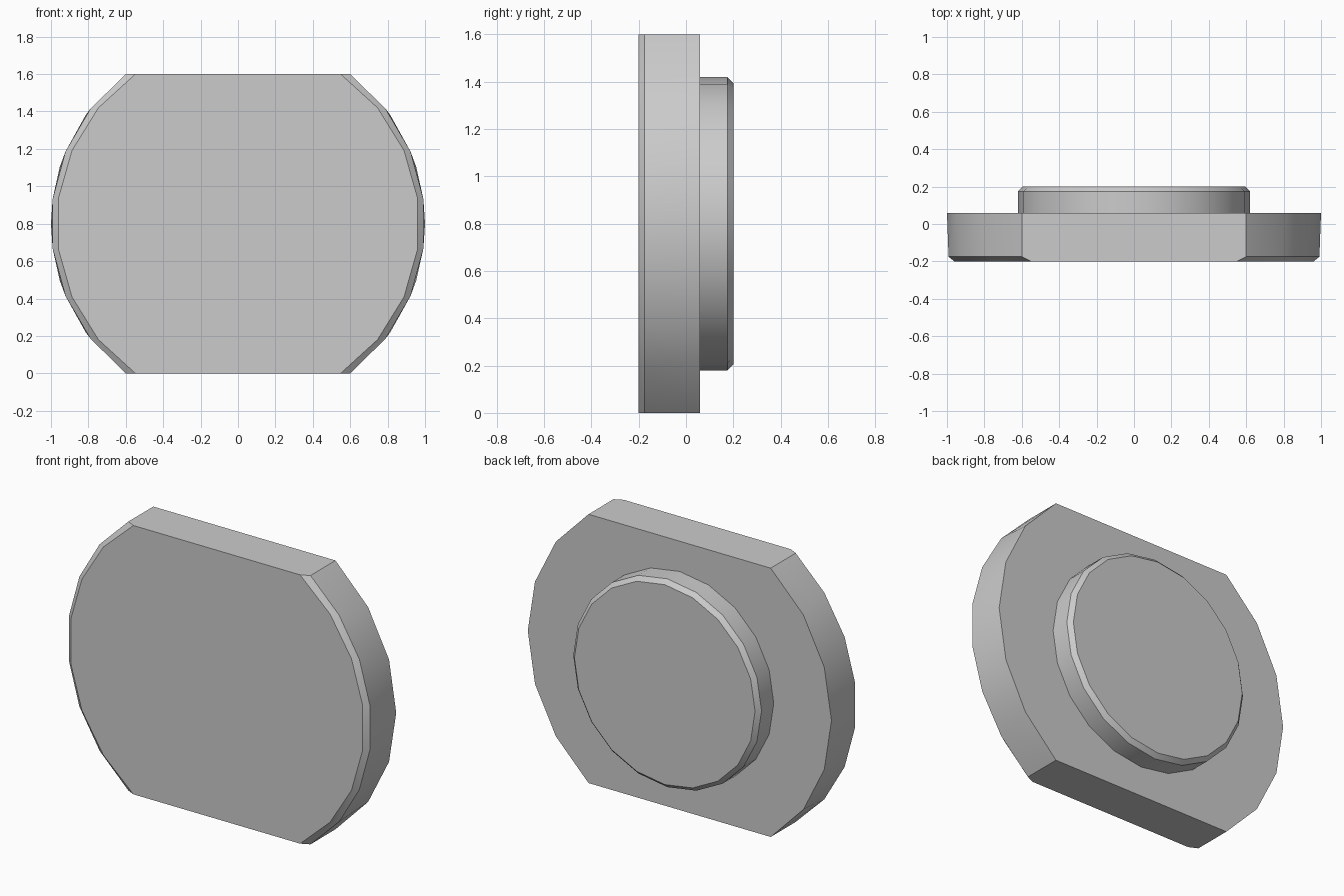
import bpy, bmesh
from math import sin, cos, asin, tau

cube = bpy.data.objects.get("Cube")
if cube:
    bpy.data.objects.remove(cube, do_unlink=True)

MID = 0.8   # height of the disc centre, and half the height between the flats

grey = bpy.data.materials.new("plain grey")
grey.use_nodes = True
colour = (0.6, 0.6, 0.6, 1)
grey.diffuse_color = colour
grey.node_tree.nodes["Principled BSDF"].inputs["Base Color"].default_value = colour


def circle(radius, y, count):
    """Full ring of points facing along y."""
    return [(radius * cos(tau * i / count), y, MID + radius * sin(tau * i / count))
            for i in range(count)]


def side_arcs(radius, y, segments):
    """Two mirrored arcs that end on the top and bottom flats."""
    half = asin(MID / radius)
    points = []
    for side in (-1, 1):
        for i in range(segments + 1):
            a = half * (2 * i / segments - 1)
            points.append((side * radius * cos(a), y, MID + radius * sin(a)))
    return points


def solid(name, points):
    """Convex solid wrapped around rings of points."""
    bm = bmesh.new()
    for p in points:
        bm.verts.new(p)
    bmesh.ops.convex_hull(bm, input=bm.verts[:])
    bmesh.ops.dissolve_limit(bm, angle_limit=0.01, verts=bm.verts[:], edges=bm.edges[:])
    bmesh.ops.recalc_face_normals(bm, faces=bm.faces[:])
    mesh = bpy.data.meshes.new(name)
    bm.to_mesh(mesh)
    bm.free()
    mesh.materials.append(grey)
    obj = bpy.data.objects.new(name, mesh)
    bpy.context.collection.objects.link(obj)
    bpy.ops.object.select_all(action='DESELECT')
    obj.select_set(True)
    bpy.context.view_layer.objects.active = obj
    bpy.ops.object.shade_smooth_by_angle(angle=0.5)
    return obj


# Front plate: disc cut flat at top and bottom, front rim chamfered
solid("front_plate", side_arcs(0.97, -0.2, 7) + side_arcs(1, -0.175, 7) + side_arcs(1, 0.06, 6))

# Round boss on the back with a chamfered edge
solid("back_boss", circle(0.62, 0.0, 20) + circle(0.62, 0.175, 20) + circle(0.595, 0.2, 20))
